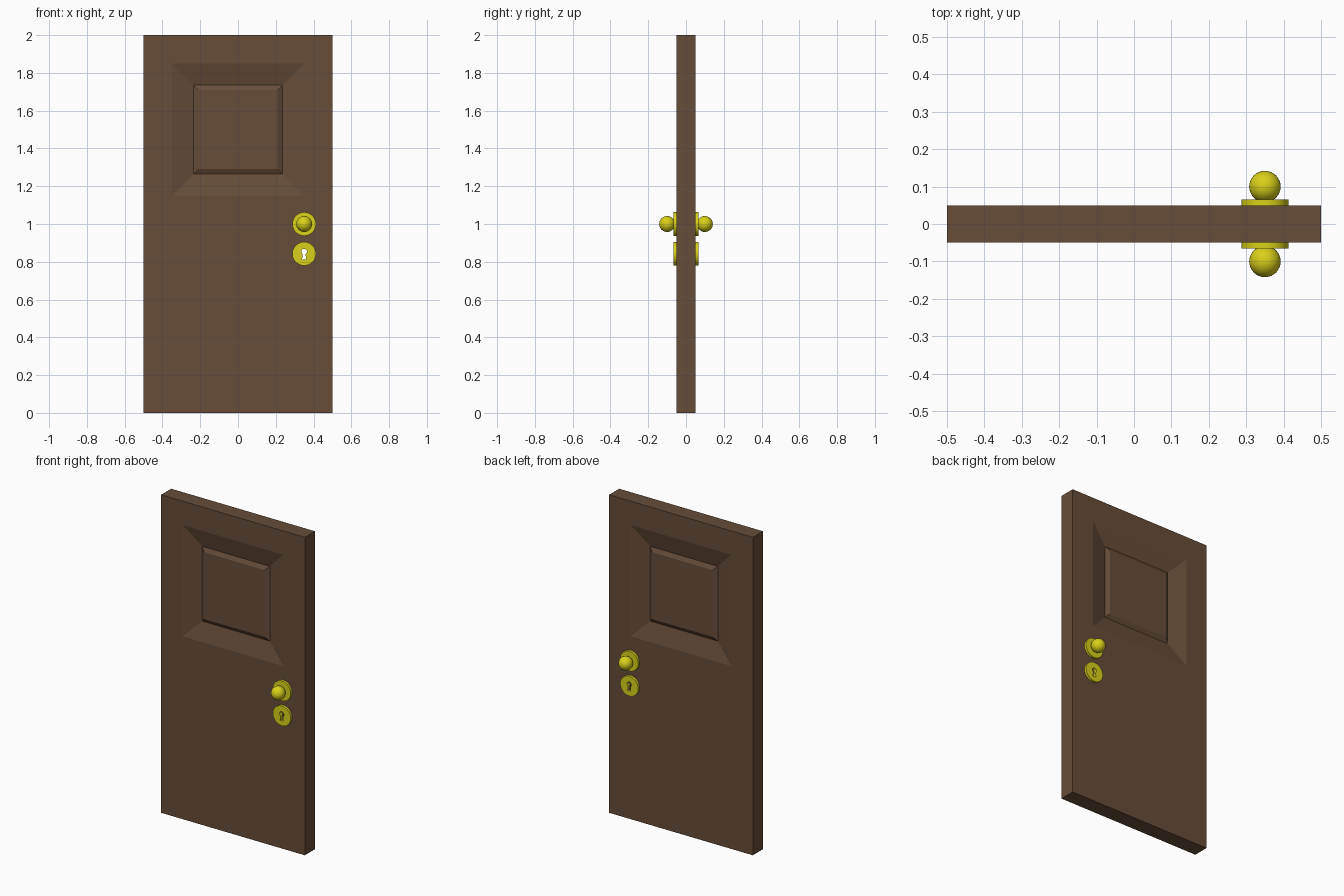
import bpy, bmesh, math

if "Cube" in bpy.data.objects:
    bpy.data.objects.remove(bpy.data.objects["Cube"])

def material(name, color):
    m = bpy.data.materials.new(name)
    m.diffuse_color = color
    m.use_nodes = True
    m.node_tree.nodes["Principled BSDF"].inputs["Base Color"].default_value = m.diffuse_color
    return m

WOOD = material("wood", (0.135, 0.075, 0.04, 1))
BRASS = material("brass", (0.7, 0.63, 0.01, 1))
KX, KNOB_Z, LOCK_Z = 0.35, 1.0, 0.8425

def loft(name, rings, mat=None):
    """Closed solid through a chain of point rings, capped at both ends."""
    bm = bmesh.new()
    loops = [[bm.verts.new(p) for p in r] for r in rings]
    for a, b in zip(loops, loops[1:]):
        for i in range(len(a)):
            j = (i + 1) % len(a)
            bm.faces.new((a[i], a[j], b[j], b[i]))
    bm.faces.new(loops[0])
    bm.faces.new(loops[-1])
    bmesh.ops.recalc_face_normals(bm, faces=bm.faces)
    me = bpy.data.meshes.new(name)
    bm.to_mesh(me)
    bm.free()
    ob = bpy.data.objects.new(name, me)
    bpy.context.collection.objects.link(ob)
    if mat:
        me.materials.append(mat)
    return ob

def rect(hw, z0, z1, y):
    return [(-hw, y, z0), (hw, y, z0), (hw, y, z1), (-hw, y, z1)]

def cut(ob, cutter):
    mod = ob.modifiers.new("keyhole", 'BOOLEAN')
    mod.operation, mod.solver, mod.object = 'DIFFERENCE', 'EXACT', cutter

def smooth(ob):
    bpy.ops.object.select_all(action='DESELECT')
    ob.select_set(True)
    bpy.context.view_layer.objects.active = ob
    bpy.ops.object.shade_smooth_by_angle(angle=math.radians(35))

# Door leaf: sunken frame with a raised field, same on both faces
steps = [(0.21, 1.29, 1.71, 0.035), (0.235, 1.265, 1.735, 0.02),
         (0.35, 1.15, 1.85, 0.05), (0.5, 0, 2, 0.05)]
door = loft("door_leaf", [rect(w, a, b, -y) for w, a, b, y in steps]
            + [rect(w, a, b, y) for w, a, b, y in reversed(steps)], WOOD)

# Keyhole cutter: round top with a flared slot, right through the door
r, cz = 0.015, LOCK_Z + 0.011
arc = [math.radians(-60 + 300 * i / 20) for i in range(21)]
outline = [(KX + r * math.cos(a), cz + r * math.sin(a)) for a in arc]
outline += [(KX - 0.011, cz - 0.042), (KX + 0.011, cz - 0.042)]
keyhole = loft("keyhole_cutter", [[(x, y, z) for x, z in outline] for y in (-0.2, 0.2)])
keyhole.hide_render = True
keyhole.hide_viewport = False
cut(door, keyhole)

# Brass fittings on both faces
for side, s in (("front", -1), ("back", 1)):
    for part, z in (("knob_plate", KNOB_Z), ("lock_plate", LOCK_Z)):
        bpy.ops.mesh.primitive_cylinder_add(
            vertices=48, radius=0.0625, depth=0.02,
            location=(KX, s * 0.055, z), rotation=(math.pi / 2, 0, 0))
        plate = bpy.context.object
        plate.name = f"{side}_{part}"
        plate.data.materials.append(BRASS)
        smooth(plate)
        if part == "lock_plate":
            cut(plate, keyhole)
    bpy.ops.mesh.primitive_uv_sphere_add(
        segments=32, ring_count=16, radius=0.042, location=(KX, s * 0.1, KNOB_Z))
    knob = bpy.context.object
    knob.name = f"{side}_knob"
    knob.data.materials.append(BRASS)
    smooth(knob)

# Apply the keyhole cuts and drop the cutter
for ob in list(bpy.context.scene.objects):
    bpy.context.view_layer.objects.active = ob
    for mod in list(ob.modifiers):
        if mod.type == 'BOOLEAN':
            bpy.ops.object.modifier_apply(modifier=mod.name)
bpy.data.objects.remove(keyhole)
